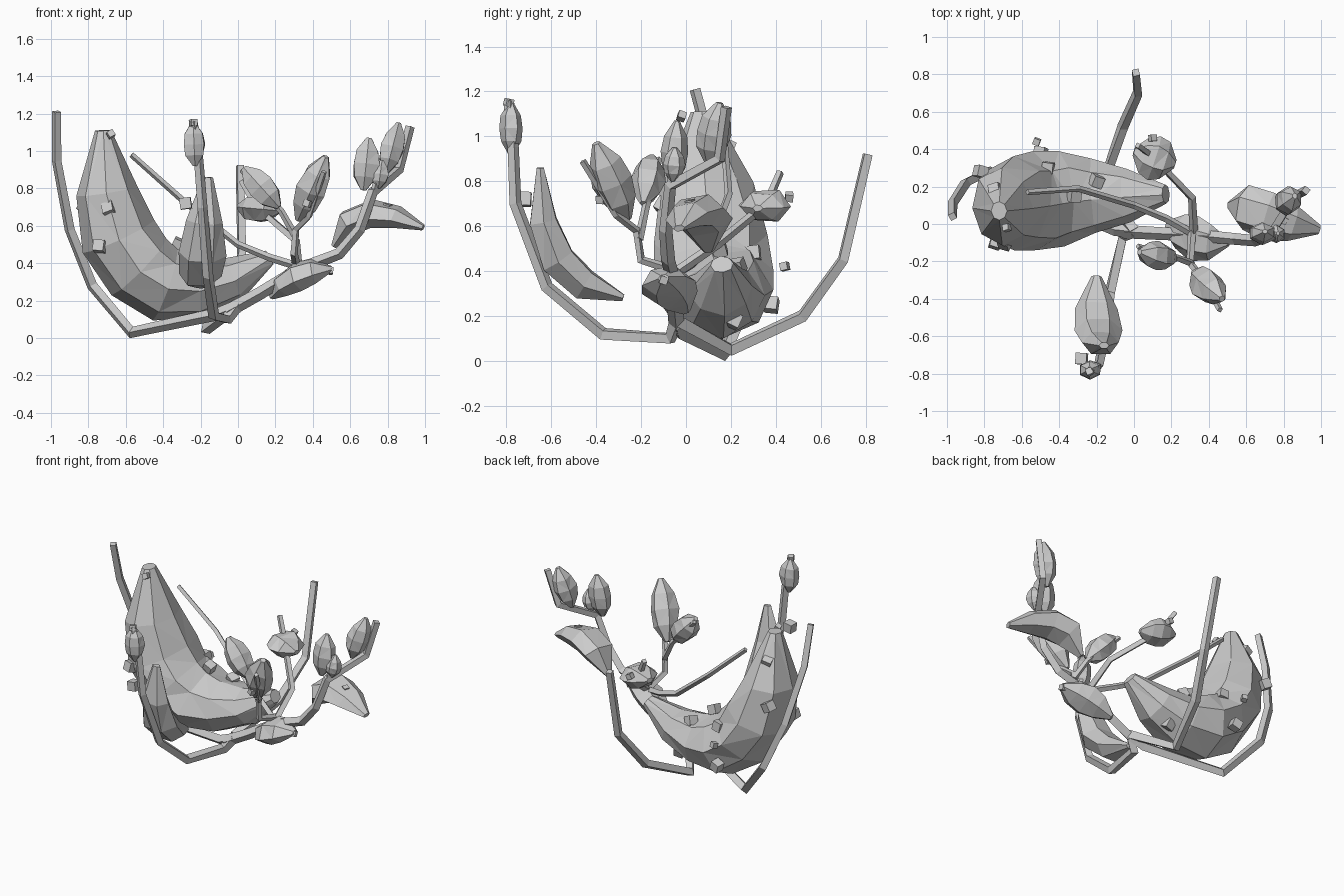
import bpy, bmesh, math, random
from mathutils import Vector, Euler

if "Cube" in bpy.data.objects:
    bpy.data.objects.remove(bpy.data.objects["Cube"])
random.seed(4)

SIDE = Vector((0, 1, 0))
ACROSS = Vector((1, 0, 0))

grey = bpy.data.materials.new("stone_grey")
grey.use_nodes = True
grey.diffuse_color = (.6, .6, .6, 1)
grey.node_tree.nodes["Principled BSDF"].inputs["Base Color"].default_value = grey.diffuse_color


def finish(name, bm):
    bmesh.ops.recalc_face_normals(bm, faces=bm.faces[:])
    mesh = bpy.data.meshes.new(name)
    bm.to_mesh(mesh)
    bm.free()
    mesh.materials.append(grey)
    part = bpy.data.objects.new(name, mesh)
    bpy.context.collection.objects.link(part)


def loft(points, widths, heights, sides, axis, jitter):
    """Skin a faceted tube along points, with its width measured along axis."""
    bm = bmesh.new()
    rings = []
    across = axis
    last = len(points) - 1
    for i, point in enumerate(points):
        arriving = point - points[max(i - 1, 0)]
        leaving = points[min(i + 1, last)] - point
        tangent = (arriving.normalized() + leaving.normalized()).normalized()
        across = (across - tangent * across.dot(tangent)).normalized()
        up = tangent.cross(across)
        ring = []
        for side in range(sides):
            angle = math.tau * side / sides
            offset = across * math.cos(angle) * widths[i] + up * math.sin(angle) * heights[i]
            ring.append(bm.verts.new(point + offset * random.uniform(1 - jitter, 1 + jitter)))
        rings.append(ring)
    for lower, upper in zip(rings, rings[1:]):
        for side in range(sides):
            after = (side + 1) % sides
            bm.faces.new((lower[side], lower[after], upper[after], upper[side]))
    bm.faces.new(reversed(rings[0]))
    bm.faces.new(rings[-1])
    return bm


def stalk(name, radius, *path):
    points = [Vector(p) for p in path]
    # Each stalk thins steadily towards its tip
    radii = [radius * (1 - .35 * i / len(points)) for i in range(len(points))]
    finish(name, loft(points, radii, radii, 4, SIDE, 0))


def bezier(controls, t):
    points = [Vector(c) for c in controls]
    while len(points) > 1:
        points = [a.lerp(b, t) for a, b in zip(points, points[1:])]
    return points[0]


def body(name, width, height, controls, axis=SIDE, steps=4, sides=6, skew=1):
    """Swollen faceted form along a curve; a skew below one is fullest near the start."""
    stops = [i / steps for i in range(steps + 1)]
    points = [bezier(controls, t) for t in stops]
    swell = [.2 + .8 * max(0, math.sin(math.pi * t ** skew)) ** .7 for t in stops]
    bm = loft(points, [width * s for s in swell], [height * s for s in swell], sides, axis, .07)
    bmesh.ops.triangulate(bm, faces=bm.faces[:])
    finish(name, bm)


def blocks(name, size, *centres):
    for i, centre in enumerate(centres):
        bm = bmesh.new()
        bmesh.ops.create_cube(bm, size=size)
        turn = Euler([random.uniform(-.5, .5) for _ in range(3)]).to_matrix()
        bmesh.ops.rotate(bm, verts=bm.verts, matrix=turn)
        bmesh.ops.translate(bm, verts=bm.verts, vec=centre)
        finish(f"{name}_{i + 1}", bm)


# Large crescent body, fullest in its upper arm
body("crescent_body", .26, .21,
     [(-.72, .07, 1.11), (-.75, .1, .25), (-.3, .16, .1), (.17, .16, .43)],
     steps=7, sides=8, skew=.75)

# Main stem in two runs from a shared joint
stalk("left_stem", .036, (0, -.04, .17), (-.1, -.03, .13), (-.57, .17, .03), (-.78, .28, .28),
      (-.9, .22, .58), (-.97, .11, .95), (-.97, .04, 1.21))
stalk("right_stem", .036, (-.06, -.04, .14), (.12, -.05, .24), (.33, -.06, .37), (.54, -.08, .45),
      (.65, -.09, .58), (.72, -.07, .78), (.86, .15, .9), (.92, .18, 1.13))

# Long side stems
stalk("back_stem", .036, (0, -.04, .18), (-.17, .2, .05), (-.06, .52, .2), (.02, .7, .45), (.01, .81, .92))
stalk("front_stem", .034, (0, -.04, .18), (-.06, -.07, .1), (-.13, -.37, .12), (-.16, -.62, .33),
      (-.19, -.76, .7), (-.21, -.77, .95), (-.24, -.79, 1.16))

# Thin twigs growing from the right stem
stalk("long_twig", .022, (.33, -.06, .38), (.17, .03, .43), (0, .1, .5), (-.3, .19, .74), (-.57, .17, .98))
stalk("back_twig", .024, (.32, -.05, .39), (.31, .14, .52), (.1, .36, .7), (.02, .42, .84))
stalk("front_twig", .022, (.31, -.04, .4), (.3, -.2, .45), (.31, -.22, .58), (.38, -.31, .65), (.46, -.46, .89))
stalk("fork_twig", .02, (.31, -.21, .54), (.23, -.18, .68), (.02, -.12, .9))
stalk("bud_twig", .018, (.72, -.07, .76), (.75, -.06, .88), (.73, -.06, 1))

# Curved leaves
body("front_leaf", .13, .09, [(-.16, -.65, .86), (-.18, -.66, .5), (-.22, -.55, .32), (-.2, -.28, .28)],
     axis=ACROSS, skew=1.15)
body("right_leaf", .13, .08, [(.51, .1, .49), (.6, .1, .72), (.8, 0, .68), (.99, -.03, .59)], skew=.75)
body("lower_leaf", .12, .08, [(.18, 0, .22), (.3, -.1, .36), (.5, -.1, .37)])

# Pods and buds
body("front_bud", .055, .065, [(-.23, -.78, .92), (-.24, -.78, 1.15)])
body("back_pod", .12, .08, [(.22, .32, .68), (0, .39, .7)])
body("middle_pod", .08, .08, [(.22, -.19, .7), (.03, -.15, .91)])
body("front_pod", .09, .09, [(.32, -.26, .63), (.47, -.4, .97)])
body("upper_pod", .06, .08, [(.67, -.06, .79), (.7, -.04, 1.07)])
body("top_pod", .08, .07, [(.79, .1, .88), (.86, .15, 1.15)])
body("small_bud", .05, .05, [(.75, -.06, .8), (.77, -.05, .95)])

# Small blocks scattered over the surfaces
blocks("large_block", .06, (-.69, -.1, .69), (-.74, -.1, .49), (-.46, .3, .48), (-.2, .23, .42),
       (-.82, .28, .7), (-.74, .18, .95), (-.32, .15, .5), (-.1, .21, .18), (-.5, .38, .25),
       (-.28, -.72, .72))
blocks("small_block", .035, (-.68, -.02, 1.09), (-.52, .44, .42), (-.24, -.79, 1.15), (.1, .46, .73),
       (.49, -.1, .36), (.8, .02, .7), (.37, -.38, .72))
